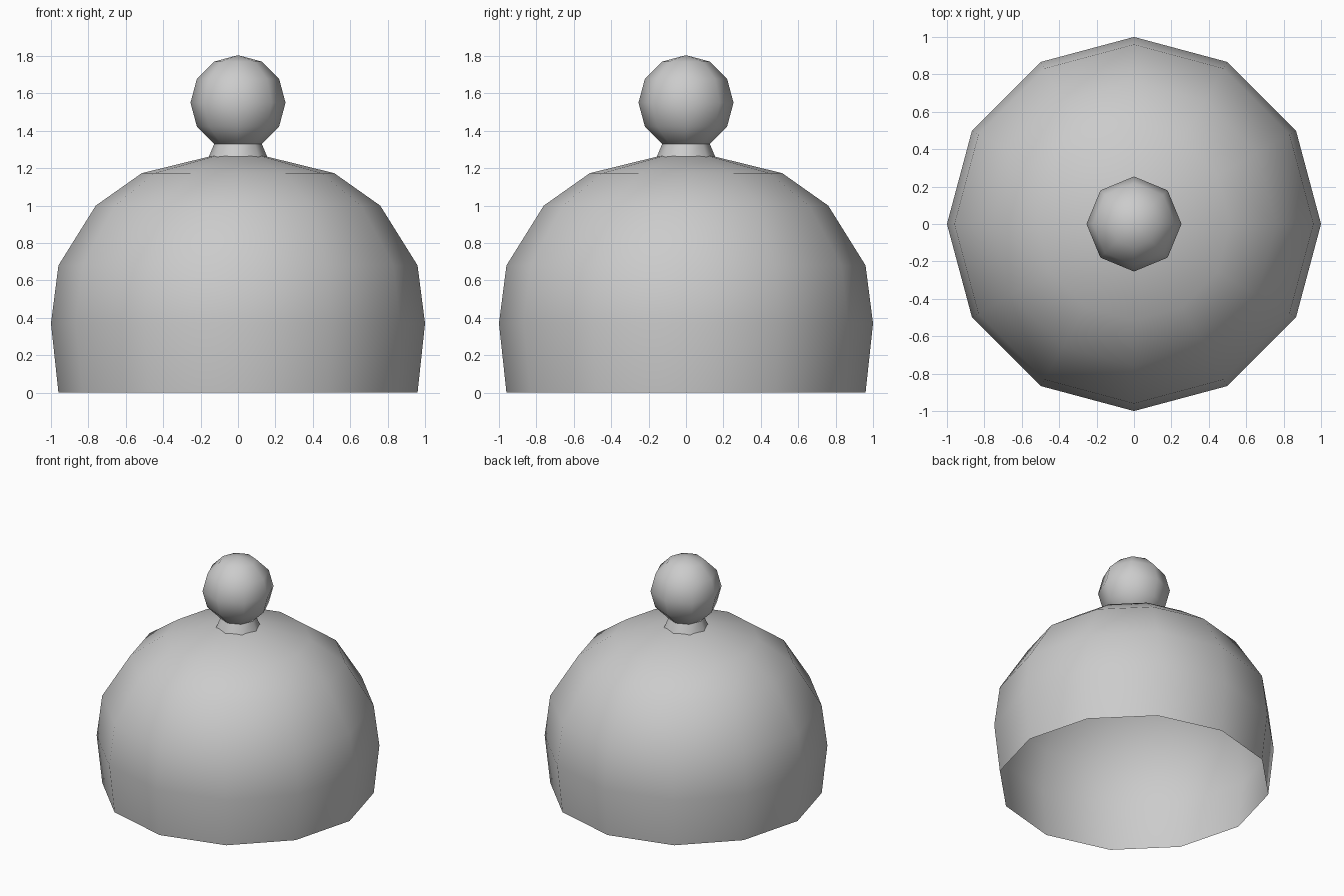
import bpy
import bmesh
import math
from mathutils import Vector

cube = bpy.data.objects.get("Cube")
if cube:
    bpy.data.objects.remove(cube)

grey = bpy.data.materials.new("plain grey")
grey.use_nodes = True
colour = (0.6, 0.6, 0.6, 1)
grey.diffuse_color = colour
grey.node_tree.nodes["Principled BSDF"].inputs["Base Color"].default_value = colour


def lathe(name, profile, sides):
    """Turn an (r, z) profile, listed bottom to top, around the z axis."""
    bm = bmesh.new()
    verts = [bm.verts.new((r, 0, z)) for r, z in profile]
    edges = [bm.edges.new(pair) for pair in zip(verts, verts[1:])]
    bmesh.ops.spin(bm, geom=verts + edges, cent=(0, 0, 0), axis=(0, 0, 1),
                   angle=math.tau, steps=sides, use_merge=False)
    bmesh.ops.remove_doubles(bm, verts=bm.verts, dist=0.001)
    # Point the surface away from the axis, even on open shells
    middle = Vector((0, 0, (profile[0][1] + profile[-1][1]) / 2))
    for face in bm.faces:
        if face.normal.dot(face.calc_center_median() - middle) < 0:
            face.normal_flip()
    for face in bm.faces:
        face.smooth = True
    mesh = bpy.data.meshes.new(name)
    bm.to_mesh(mesh)
    bm.free()
    mesh.materials.append(grey)
    obj = bpy.data.objects.new(name, mesh)
    bpy.context.collection.objects.link(obj)
    return obj


# Hollow dome, open underneath
lathe("dome", [(0.96, 0), (1, 0.37), (0.96, 0.68), (0.76, 1.0),
               (0.515, 1.173), (0, 1.3)], 12)

# Flared neck sitting on the dome
lathe("neck", [(0.165, 1.24), (0.125, 1.335)], 8)

# Faceted ball knob
radius, rings = 0.254, 6
arc = [math.pi * i / rings - math.pi / 2 for i in range(rings + 1)]
lathe("knob", [(radius * math.cos(a), 1.55 + radius * math.sin(a)) for a in arc], 8)
